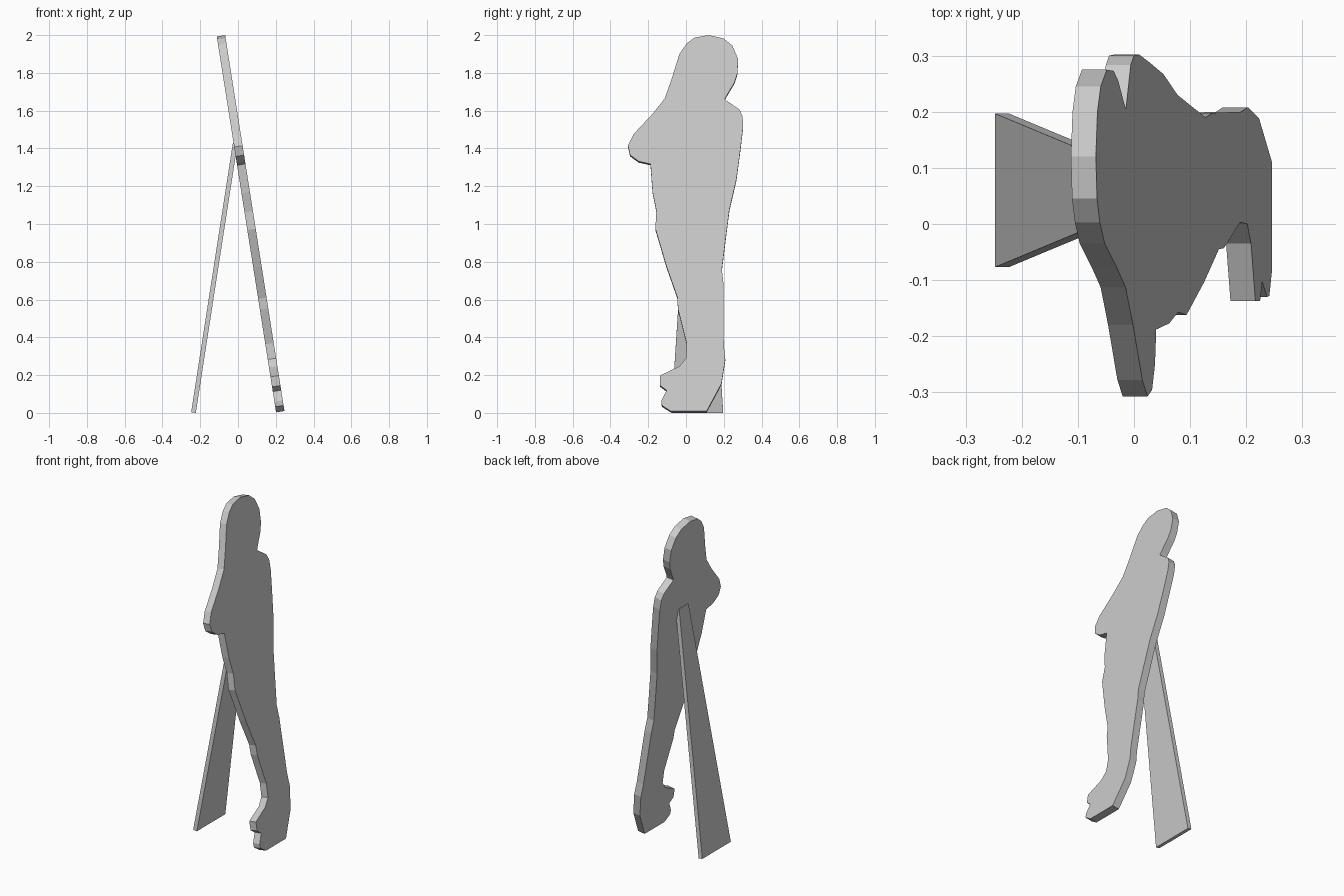
import bpy, bmesh
from math import atan2, sin, cos
from mathutils import Vector

if "Cube" in bpy.data.objects:
    bpy.data.objects.remove(bpy.data.objects["Cube"])


def slab(name, outline, top, bottom, thickness, side):
    """Extrude a (y, z) outline lying on a leaning outer face; side=+1 faces +x, -1 faces -x."""
    (xt, zt), (xb, zb) = top, bottom
    slope = (xt - xb) / (zt - zb)
    lean = atan2(abs(slope), 1)
    inward = Vector((-side * cos(lean), 0, -sin(lean))) * thickness
    bm = bmesh.new()
    outer = [bm.verts.new((xb + (z - zb) * slope, y, z)) for y, z in outline]
    face = bm.faces.new(outer)
    ext = bmesh.ops.extrude_face_region(bm, geom=[face], use_keep_orig=True)
    moved = [g for g in ext["geom"] if isinstance(g, bmesh.types.BMVert)]
    bmesh.ops.translate(bm, verts=moved, vec=inward)
    bmesh.ops.recalc_face_normals(bm, faces=bm.faces[:])
    mesh = bpy.data.meshes.new(name)
    bm.to_mesh(mesh)
    bm.free()
    obj = bpy.data.objects.new(name, mesh)
    bpy.context.collection.objects.link(obj)
    return obj


# Figure silhouette, clockwise from the crown of the head
head_front = [(0.12, 2.0), (0.20, 1.982), (0.245, 1.945), (0.275, 1.876), (0.273, 1.80),
              (0.257, 1.75), (0.215, 1.68), (0.205, 1.66)]
right_side = [(0.283, 1.606), (0.30, 1.57), (0.302, 1.51), (0.288, 1.394), (0.267, 1.236),
              (0.23, 1.077), (0.21, 0.92), (0.19, 0.76), (0.198, 0.685), (0.20, 0.36),
              (0.208, 0.283), (0.188, 0.156)]
feet = [(0.11, 0.01), (-0.082, 0.01), (-0.128, 0.04), (-0.13, 0.066), (-0.103, 0.12),
        (-0.137, 0.145), (-0.137, 0.198), (-0.035, 0.247), (0.0, 0.29), (0.003, 0.37)]
left_side = [(-0.043, 0.553), (-0.045, 0.61), (-0.103, 0.775), (-0.162, 0.975), (-0.157, 1.07),
             (-0.177, 1.17), (-0.188, 1.318)]
elbow_and_back = [(-0.25, 1.332), (-0.296, 1.365), (-0.307, 1.415), (-0.278, 1.475), (-0.18, 1.58),
                  (-0.113, 1.664), (-0.077, 1.765), (-0.035, 1.90), (0.003, 1.955), (0.045, 1.987)]
slab("figure_panel", head_front + right_side + feet + left_side + elbow_and_back,
     (-0.068, 2.0), (0.246, 0.01), 0.045, 1)

# Tapered easel leg leaning against the back of the panel
slab("support_leg", [(0.197, 0.004), (-0.077, 0.004), (0.015, 1.43), (0.105, 1.43)],
     (-0.027, 1.43), (-0.248, 0.004), 0.025, -1)

# Settle everything on the floor
low = min(v.co.z for o in bpy.data.objects for v in o.data.vertices)
for o in bpy.data.objects:
    o.location.z = -low
